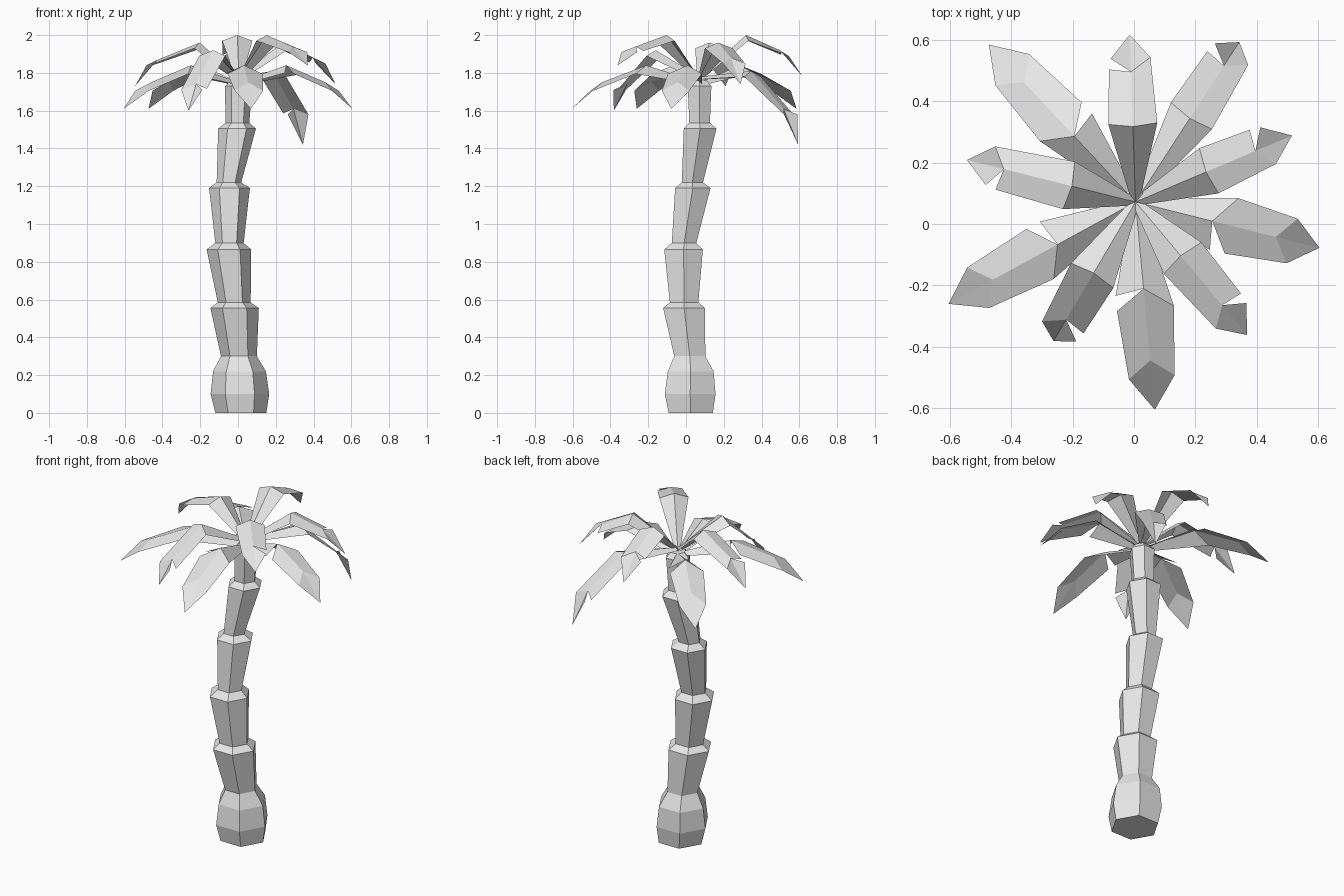
import bpy, bmesh
from math import cos, sin, radians, pi
from mathutils import Vector

cube = bpy.data.objects.get("Cube")
if cube:
    bpy.data.objects.remove(cube, do_unlink=True)

grey = bpy.data.materials.new("plain grey")
grey.use_nodes = True
colour = (0.8, 0.8, 0.8, 1)
grey.diffuse_color = colour
grey.node_tree.nodes["Principled BSDF"].inputs["Base Color"].default_value = colour


def make_object(name, bm):
    mesh = bpy.data.meshes.new(name)
    bm.to_mesh(mesh)
    bm.free()
    mesh.materials.append(grey)
    obj = bpy.data.objects.new(name, mesh)
    bpy.context.collection.objects.link(obj)
    return obj


# Trunk: stacked six-sided rings, each (centre x, centre y, z, radius)
RINGS = [
    (.015, .025, 0, .135), (.01, .022, .1, .155), (.008, .025, .22, .14),
    (.005, .02, .3, .095), (-.018, -.01, .555, .128), (-.02, -.01, .585, .087),
    (-.048, -.013, .865, .118), (-.045, -.01, .9, .075),
    (-.045, .036, 1.19, .108), (-.048, .034, 1.22, .065),
    (-.005, .075, 1.505, .1), (-.003, .072, 1.535, .063),
    (.003, .072, 1.73, .072), (.005, .072, 1.76, .045),
]
SIDES = 6

bm = bmesh.new()
loops = []
for cx, cy, z, r in RINGS:
    loops.append([bm.verts.new((cx + r * cos(2 * pi * i / SIDES),
                                cy + r * sin(2 * pi * i / SIDES), z))
                  for i in range(SIDES)])
for low, high in zip(loops, loops[1:]):
    for i in range(SIDES):
        j = (i + 1) % SIDES
        bm.faces.new((low[i], low[j], high[j], high[i]))
bm.faces.new(loops[0][::-1])
bm.faces.new(loops[-1])
make_object("trunk", bm)

# Fronds: folded leaves around the hub, with a small split on one side
HUB = Vector((.005, .072, 0))


def frond(name, angle, base_z, ridge, reach, widths, drop, split_left):
    """ridge: (distance, height) of peak, bend and tip; reach: how far
    the leaf edges run ahead of the ridge at peak and bend."""
    a = radians(angle)
    out, left = Vector((cos(a), sin(a), 0)), Vector((-sin(a), cos(a), 0))
    bm = bmesh.new()

    def point(along, across, z):
        return bm.verts.new(HUB + out * along + left * across + Vector((0, 0, z)))

    (pr, pz), (br, bz), (tr, tz) = ridge
    root = point(0, 0, base_z)
    peak, bend, tip = point(pr, 0, pz), point(br, 0, bz), point(tr, 0, tz)
    for side in (1, -1):
        pw, bw = side * widths[0], side * widths[1]
        root_edge = point(.01, side * .015, base_z - .015)
        peak_edge = point(pr + reach[0], pw, pz - drop)
        bend_edge = point(br + reach[1], bw, bz - drop)
        inner_peak, inner_bend = peak_edge, bend_edge
        if split_left and side > 0:
            inner_bend = point(br + .01, bw * 1.1, bz - drop * .8)
        if not split_left and side < 0:
            inner_peak = point(pr + .015, pw, pz - drop * .9)
        for quad in ((root, peak, inner_peak, root_edge),
                     (peak, bend, inner_bend, peak_edge),
                     (bend, tip, bend_edge)):
            bm.faces.new(quad if side < 0 else quad[::-1])
    make_object(name, bm)


# Upper crown: (angle, peak, bend, tip)
UPPER = [
    (92, (.246, 2), (.425, 1.92), (.546, 1.78)),
    (57, (.325, 1.81), (.53, 1.61), (.622, 1.42)),
    (23, (.25, 1.96), (.425, 1.88), (.555, 1.74)),
    (-50, (.229, 2), (.44, 1.94), (.567, 1.84)),
    (239.5, (.269, 1.92), (.446, 1.74), (.527, 1.6)),
    (166, (.214, 1.96), (.443, 1.87), (.567, 1.73)),
]
for n, (angle, *ridge) in enumerate(UPPER, 1):
    frond(f"upper_frond_{n}", angle, 1.78, ridge, (.01, .045), (.08, .065), .03, True)

# Lower crown: wide drooping leaves, all with the same profile
for n, (angle, s) in enumerate(((-14, .89), (-84.7, .98), (208.6, 1), (133, 1.01)), 1):
    ridge = ((.29 * s, 1.84), (.53 * s, 1.75), (.695 * s, 1.61))
    frond(f"lower_frond_{n}", angle, 1.75, ridge, (.065, .055), (.093, .075), .045, False)
